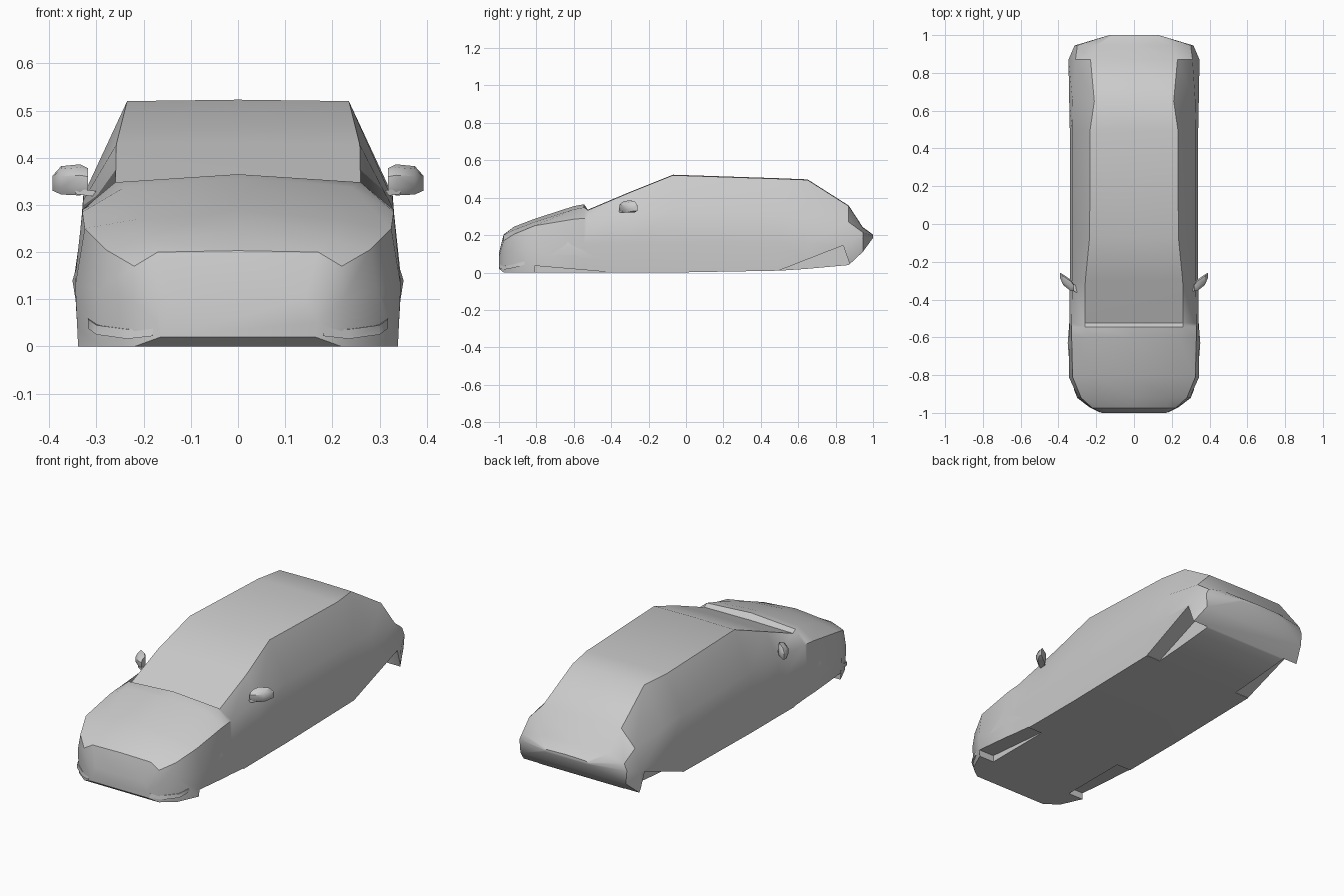
import bpy, bmesh, math
from mathutils import Vector

if "Cube" in bpy.data.objects:
    bpy.data.objects.remove(bpy.data.objects["Cube"])


def make(name, verts, faces, smooth=True):
    me = bpy.data.meshes.new(name)
    me.from_pydata(verts, [], faces)
    bm = bmesh.new()
    bm.from_mesh(me)
    bmesh.ops.recalc_face_normals(bm, faces=bm.faces)
    bm.to_mesh(me)
    bm.free()
    ob = bpy.data.objects.new(name, me)
    bpy.context.collection.objects.link(ob)
    if smooth:
        shade(ob)
    return ob


def activate(ob):
    bpy.ops.object.select_all(action='DESELECT')
    ob.select_set(True)
    bpy.context.view_layer.objects.active = ob


def shade(ob, angle=38):
    activate(ob)
    bpy.ops.object.shade_smooth_by_angle(angle=math.radians(angle))


def loft(name, rings, smooth=True):
    """Join equal closed rings with quads and cap both ends."""
    n = len(rings[0])
    verts = [p for r in rings for p in r]
    faces = [(i * n + j, i * n + (j + 1) % n, (i + 1) * n + (j + 1) % n, (i + 1) * n + j)
             for i in range(len(rings) - 1) for j in range(n)]
    faces += [tuple(range(n)), tuple(range(len(verts) - n, len(verts)))]
    return make(name, verts, faces, smooth)


def prism(name, x0, x1, yz, smooth=True):
    return loft(name, [[(x, y, z) for y, z in yz] for x in (x0, x1)], smooth)


# Body stations: y, bottom z, waist x, waist z, shoulder x, shoulder z, top x, top z
STATIONS = [
    (-1.00, .02, .17, .05, .17, .08, .14, .10),
    (-.975, .00, .225, .10, .22, .17, .17, .20),
    (-.92, .00, .295, .12, .28, .205, .19, .228),
    (-.81, .00, .345, .13, .325, .25, .21, .27),
    (-.60, .00, .345, .15, .33, .285, .24, .338),
    (-.545, .00, .342, .15, .33, .29, .26, .348),
    (-.525, .00, .342, .15, .33, .29, .26, .333),
    (-.30, .00, .34, .16, .328, .31, .258, .428),
    (-.07, .00, .34, .16, .328, .32, .235, .52),
    (.50, .01, .34, .16, .328, .31, .232, .501),
    (.65, .02, .343, .16, .325, .30, .21, .495),
    (.87, .04, .347, .15, .31, .27, .23, .355),
    (.945, .11, .315, .18, .30, .215, .20, .24),
    (1.00, .185, .13, .192, .13, .196, .11, .20),
]


def section(y, zb, xm, zm, xs, zs, xt, zt):
    crown = .017 if -.95 < y < -.54 else .003
    half = [(xm - .006, zb), (xm, zm), (xs, zs), (xt, zt)]
    pts = half + [(0, zt + crown)] + [(-x, z) for x, z in reversed(half)]
    return [(x, y, z) for x, z in pts]


body = loft("car_body", [section(*s) for s in STATIONS], smooth=False)

# Wheel openings cut into the lower sides
front_cut = [(-.81, -.05), (-.81, .036), (-.43, .004), (-.43, -.05)]
rear_cut = [(.50, -.05), (.50, .012), (.84, .145), (.875, .045), (.875, -.05)]
for s in (-1, 1):
    for label, outline in (("front", front_cut), ("rear", rear_cut)):
        cutter = prism(label + "_wheel_cutter", s * .25, s * .42, outline, False)
        cutter.hide_render = True
        mod = body.modifiers.new("opening", 'BOOLEAN')
        mod.object = cutter
        mod.operation = 'DIFFERENCE'
        mod.solver = 'EXACT'
        activate(body)
        bpy.ops.object.modifier_apply(modifier=mod.name)
        bpy.data.objects.remove(cutter)
shade(body)

for s, side in ((-1, "left"), (1, "right")):
    # Door mirror: tapered housing swept outwards and back
    rings = []
    for x, y, z, ry, rz in ((.318, -.338, .352, .018, .026), (.335, -.325, .353, .03, .033),
                            (.375, -.295, .352, .028, .03), (.393, -.270, .346, .012, .016)):
        rings.append([(s * x, y + ry * a, z + rz * b) for a, b in
                      ((-1, -.5), (-.6, -1), (.8, -1), (1, -.6), (1, .6), (.7, 1), (-.4, .8), (-1, .3))])
    loft(side + "_mirror_housing", rings)
    # Mirror foot
    loft(side + "_mirror_foot", [[(s * x, y + a, z + b) for a, b in
         ((-.018, -.006), (.018, -.006), (.018, .006), (-.018, .006))]
         for x, y, z in ((.29, -.352, .322), (.345, -.325, .329))])
    # Lip below the front bumper corner
    plan = [(.18, -.992), (.235, -.965), (.30, -.915), (.318, -.87)]
    loft(side + "_bumper_lip", [[(s * x, y + .03, z), (s * x, y - .006, z - .012),
         (s * x, y - .002, z + .008), (s * x, y + .03, z + .012)]
         for (x, y), z in zip(plan, (.034, .028, .037, .05))])
    # Slight flares above the wheel openings
    for label, y0, y1, top in (("front", -.83, -.43, .15), ("rear", .56, .89, .18)):
        m = (y0 + y1) / 2
        verts = [(s * .335, y0, .04 if y0 < 0 else .06), (s * .335, m, top + .04),
                 (s * .335, y1, .06), (s * .352, m, top - .01)]
        if label == "front":
            verts[3] = (s * .351, m, .14)
            make(label + "_" + side + "_flare", verts, [(0, 1, 3), (1, 2, 3), (0, 3, 2), (0, 2, 1)])
